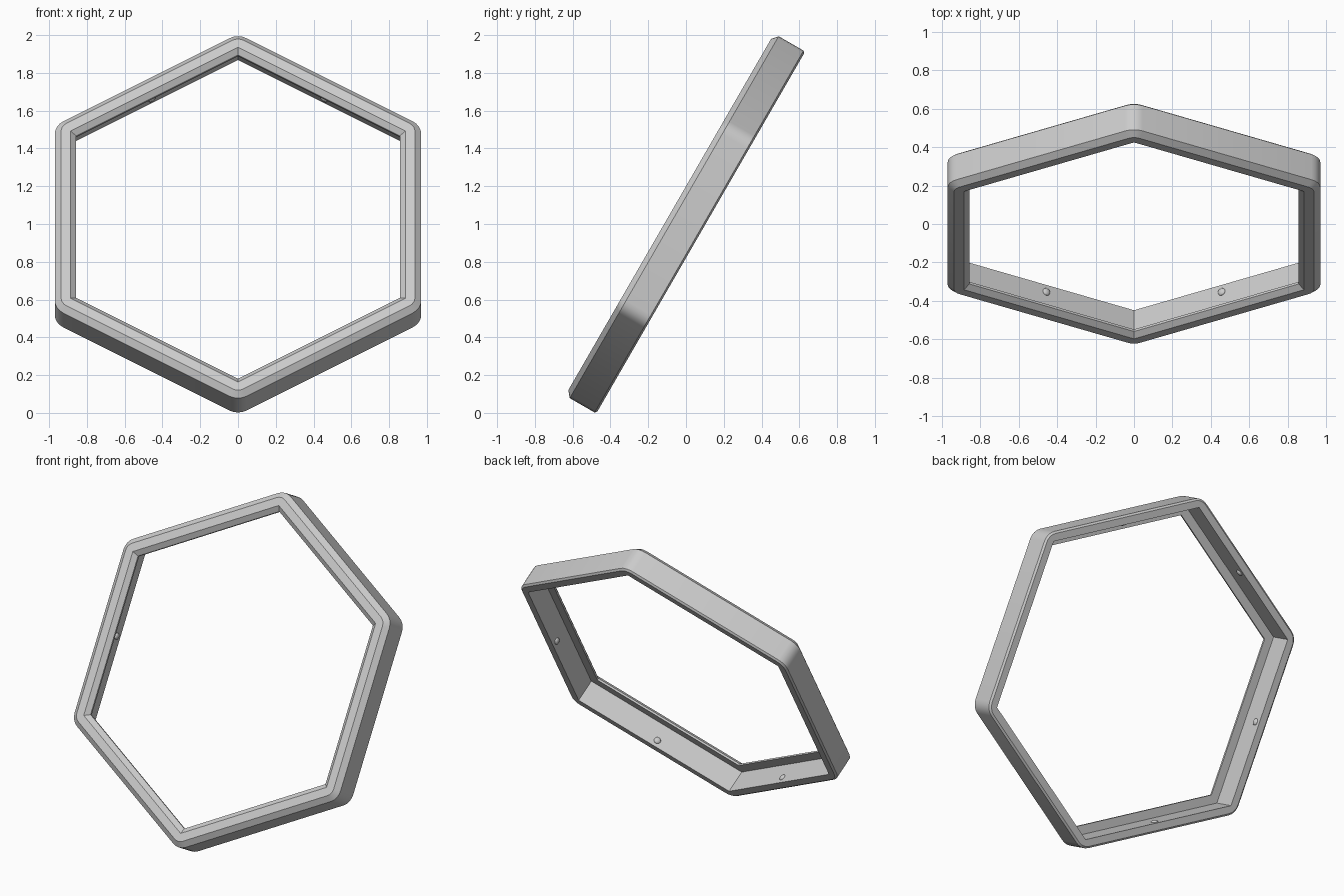
import bpy, bmesh
from math import cos, sin, radians, pi
from mathutils import Matrix, Vector

if "Cube" in bpy.data.objects:
    bpy.data.objects.remove(bpy.data.objects["Cube"], do_unlink=True)

grey = bpy.data.materials.new("plain_grey")
grey.use_nodes = True
GREY = (0.6, 0.6, 0.6, 1)
grey.diffuse_color = GREY
grey.node_tree.nodes["Principled BSDF"].inputs["Base Color"].default_value = GREY

# The ring is drawn flat, then leaned back
LEAN = Matrix.Translation((0, 0, 1)) @ Matrix.Rotation(radians(60), 4, 'X')
SEGS = 4


def finish(name, bm):
    bmesh.ops.recalc_face_normals(bm, faces=bm.faces)
    mesh = bpy.data.meshes.new(name)
    bm.to_mesh(mesh)
    bm.free()
    mesh.materials.append(grey)
    ob = bpy.data.objects.new(name, mesh)
    bpy.context.collection.objects.link(ob)
    ob.matrix_world = LEAN
    bpy.ops.object.select_all(action='DESELECT')
    ob.select_set(True)
    bpy.context.view_layer.objects.active = ob
    bpy.ops.object.shade_smooth_by_angle(angle=radians(22))
    return ob


def hexagon(apothem, radius, z):
    """Points of a hexagon with rounded corners."""
    pts = []
    for k in range(6):
        phi = radians(30 + 60 * k)
        mid = Vector((cos(phi), sin(phi), 0)) * (apothem - radius) / cos(pi / 6)
        for s in range(SEGS + 1):
            a = phi + radians(60) * (s / SEGS - 0.5)
            pts.append(mid + Vector((cos(a) * radius, sin(a) * radius, z)))
    return pts


# Frame section: apothem, corner radius, height (front is up)
SECTION = [
    (0.97, 0.09, -0.08), (0.97, 0.09, 0.072),    # outer wall
    (0.937, 0.057, 0.1), (0.886, 0, 0.1),        # front face
    (0.857, 0, 0.075), (0.857, 0, 0.062),        # front lip
    (0.913, 0, 0.062), (0.913, 0, -0.09),        # recessed inner wall
    (0.958, 0.078, -0.09),                       # back face
]
bm = bmesh.new()
loops = [[bm.verts.new(p) for p in hexagon(*row)] for row in SECTION]
for a, b in zip(loops, loops[1:] + loops[:1]):
    for i in range(len(a)):
        j = (i + 1) % len(a)
        bm.faces.new((a[i], a[j], b[j], b[i]))
bmesh.ops.remove_doubles(bm, verts=bm.verts, dist=0.0001)
finish("hexagon_frame", bm)

# Small retaining bump in the middle of each inner wall
bm = bmesh.new()
for k in range(6):
    place = (Matrix.Rotation(radians(60 * k), 4, 'Z')
             @ Matrix.Translation((0.913, 0, -0.048))
             @ Matrix.Diagonal((0.012, 0.021, 0.021, 1)))
    bmesh.ops.create_uvsphere(bm, u_segments=16, v_segments=10, radius=1, matrix=place)
finish("inner_bumps", bm)
